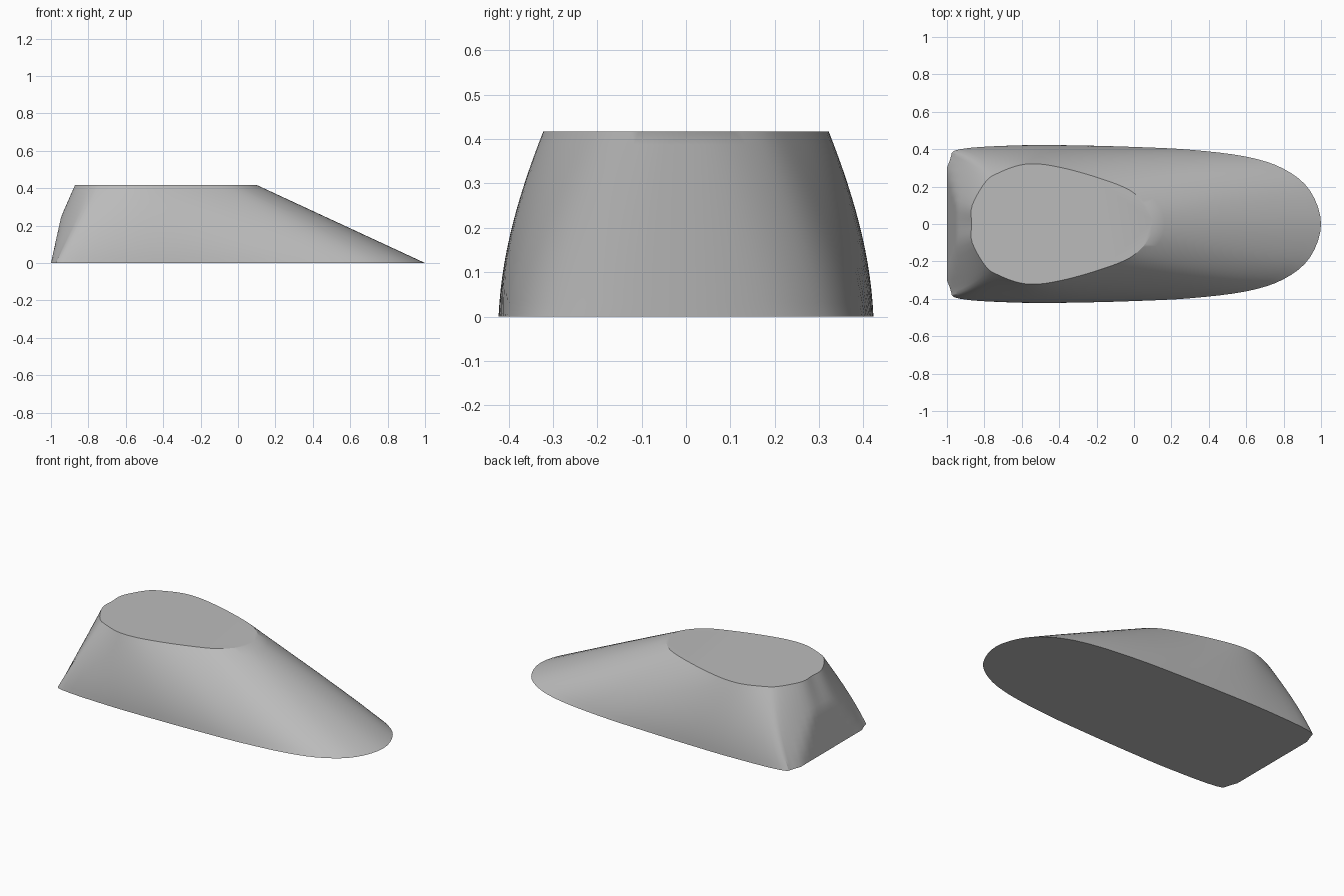
import bpy, bmesh, math
from mathutils import Vector

cube = bpy.data.objects.get("Cube")
if cube:
    bpy.data.objects.remove(cube, do_unlink=True)

HEIGHT, RINGS, STEPS = 0.417, 14, 4

# Half outlines from the blunt end to the nose, matched point by point
base = [(-1.055, 0), (-1.045, .15), (-.985, .34), (-.93, .4), (-.6, .421), (-.3, .42),
        (0, .412), (.3, .397), (.6, .36), (.8, .295), (.94, .18), (1, 0)]
top = [(-.868, 0), (-.865, .1), (-.79, .23), (-.72, .275), (-.61, .315), (-.5, .32),
       (-.36, .295), (-.2, .25), (-.05, .195), (.03, .14), (.085, .07), (.1, 0)]


def smooth_loop(half, height):
    """Closed smooth curve through a half outline and its mirror image."""
    pts = half + [(x, -y) for x, y in half[-2:0:-1]]
    pts = [Vector((x, y, height)) for x, y in pts]
    n, loop = len(pts), []
    for i in range(n):
        a, b, c, d = (pts[(i + k) % n] for k in (-1, 0, 1, 2))
        for j in range(STEPS):
            t = j / STEPS
            loop.append(b + (c - a) * t / 2 + (a - b * 2.5 + c * 2 - d / 2) * t * t
                        + (b * 1.5 - a / 2 - c * 1.5 + d / 2) * t ** 3)
    return loop


# Body: loft with bulging flanks and a steeper flat panel on the blunt end
bm = bmesh.new()
low, high = smooth_loop(base, 0), smooth_loop(top, HEIGHT)
rings = []
for r in range(RINGS + 1):
    s = r / RINGS
    ring = []
    for p, q in zip(low, high):
        v = p.lerp(q, s)
        v.y *= 1 + 0.2 * s * (1 - s)
        v.x = max(v.x, -1 + 0.22 * v.z)
        ring.append(bm.verts.new(v))
    rings.append(ring)
count = len(low)
for lower, upper in zip(rings, rings[1:]):
    for i in range(count):
        j = (i + 1) % count
        bm.faces.new((lower[i], lower[j], upper[j], upper[i]))
bm.faces.new(rings[0])
bm.faces.new(rings[-1])
bmesh.ops.recalc_face_normals(bm, faces=bm.faces)

mesh = bpy.data.meshes.new("wedge_body")
bm.to_mesh(mesh)
bm.free()
body = bpy.data.objects.new("wedge_body", mesh)
bpy.context.collection.objects.link(body)

# Plain grey finish
grey = bpy.data.materials.new("plain_grey")
grey.use_nodes = True
colour = (0.5, 0.5, 0.5, 1)
grey.diffuse_color = colour
grey.node_tree.nodes["Principled BSDF"].inputs["Base Color"].default_value = colour
mesh.materials.append(grey)

bpy.ops.object.select_all(action='DESELECT')
body.select_set(True)
bpy.context.view_layer.objects.active = body
bpy.ops.object.shade_smooth_by_angle(angle=math.radians(30))
